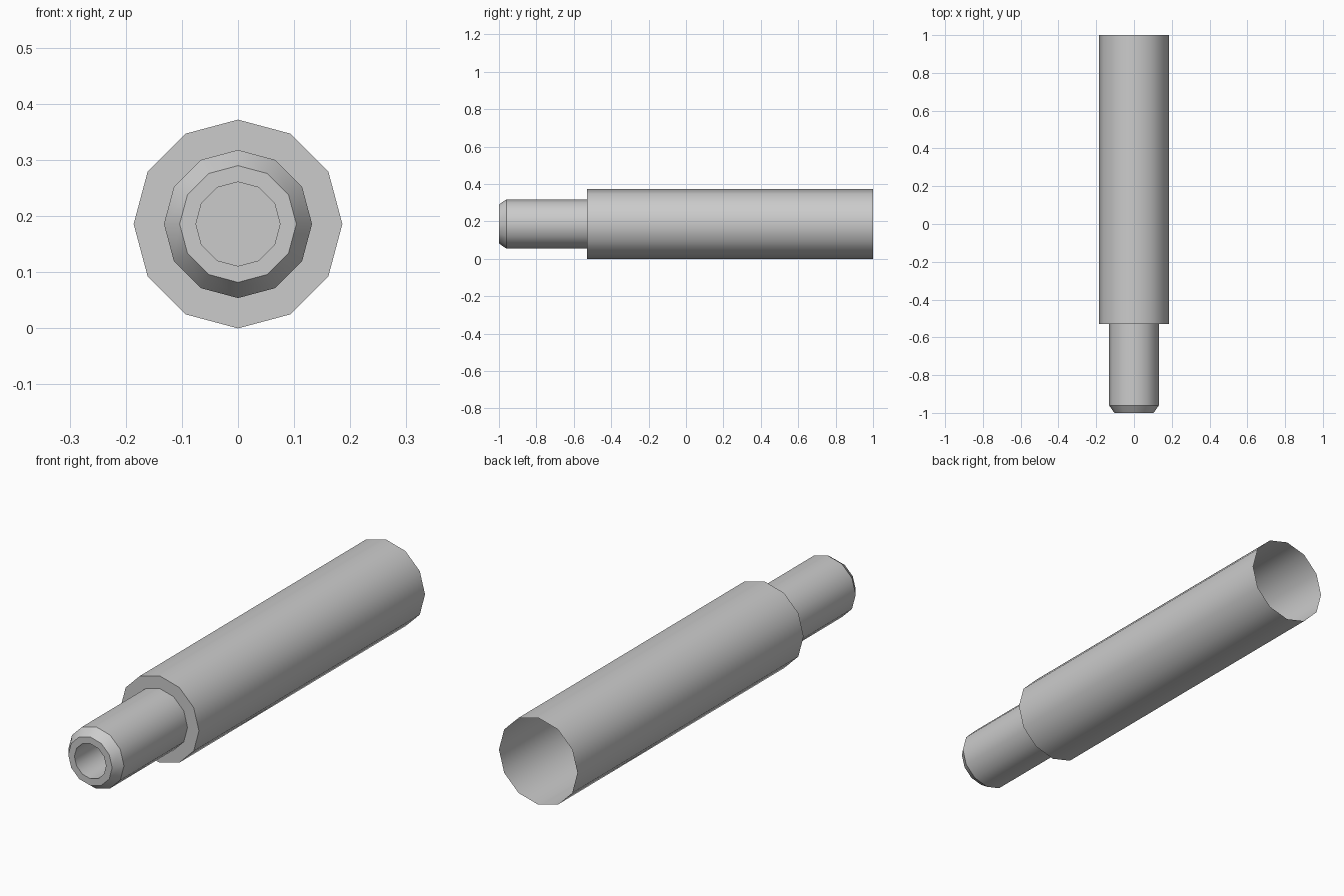
import bpy, bmesh
from math import sin, cos, pi, radians

if "Cube" in bpy.data.objects:
    bpy.data.objects.remove(bpy.data.objects["Cube"])

SIDES = 12
CENTRE_Z = 0.186

# (y, radius) from the open rear, over the step and chamfered nose, into the blind bore
PROFILE = [
    (1.0, 0.186), (-0.53, 0.186),
    (-0.53, 0.132), (-0.96, 0.132),
    (-1.0, 0.104), (-1.0, 0.075),
    (-0.65, 0.075),
]


def lathe(name, profile):
    bm = bmesh.new()
    angles = [2 * pi * j / SIDES for j in range(SIDES)]
    rings = [[bm.verts.new((r * sin(a), y, CENTRE_Z + r * cos(a))) for a in angles]
             for y, r in profile]
    for a, b in zip(rings, rings[1:]):
        for j in range(SIDES):
            k = (j + 1) % SIDES
            bm.faces.new((a[j], b[j], b[k], a[k]))
    # bottom of the bore, facing forward
    bm.faces.new(reversed(rings[-1]))
    mesh = bpy.data.meshes.new(name)
    bm.to_mesh(mesh)
    bm.free()
    obj = bpy.data.objects.new(name, mesh)
    bpy.context.collection.objects.link(obj)
    return obj


# Stepped tube: smooth around the sides, crisp at steps and chamfer
tube = lathe("stepped_tube", PROFILE)
bpy.context.view_layer.objects.active = tube
tube.select_set(True)
bpy.ops.object.shade_smooth_by_angle(angle=radians(32))
